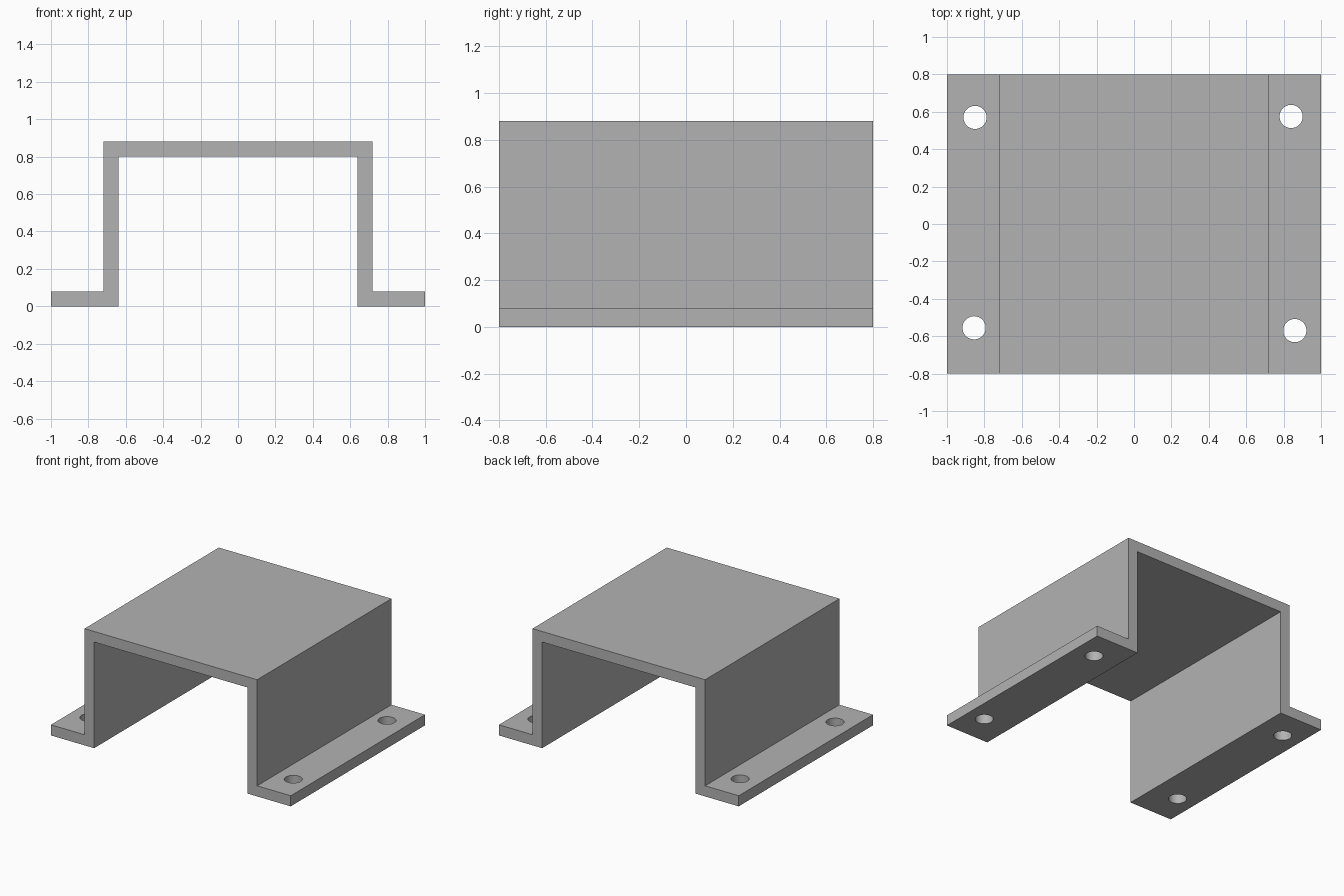
import bpy
import bmesh
import math

cube = bpy.data.objects.get("Cube")
if cube:
    bpy.data.objects.remove(cube, do_unlink=True)

HALF_DEPTH = 0.8
THICK = 0.08
HOLE_RADIUS = 0.062

# Plain grey metal
metal = bpy.data.materials.new("grey metal")
metal.use_nodes = True
colour = (0.45, 0.45, 0.45, 1)
metal.diffuse_color = colour
metal.node_tree.nodes["Principled BSDF"].inputs["Base Color"].default_value = colour

# Hat-shaped cross-section: one half, mirrored, then extruded front to back
half = [(0.64, 0.8), (0.64, 0), (1, 0), (1, THICK), (0.72, THICK), (0.72, 0.88)]
profile = half + [(-x, z) for x, z in reversed(half)]
bm = bmesh.new()
face = bm.faces.new([bm.verts.new((x, -HALF_DEPTH, z)) for x, z in profile])
extruded = bmesh.ops.extrude_face_region(bm, geom=[face])["geom"]
bmesh.ops.translate(bm, vec=(0, 2 * HALF_DEPTH, 0),
                    verts=[v for v in extruded if isinstance(v, bmesh.types.BMVert)])
bmesh.ops.recalc_face_normals(bm, faces=bm.faces)
mesh = bpy.data.meshes.new("bracket")
bm.to_mesh(mesh)
bm.free()
mesh.materials.append(metal)
bracket = bpy.data.objects.new("bracket", mesh)
bpy.context.collection.objects.link(bracket)

# Screw holes through the flanges
holes = [(-0.85, 0.57), (0.84, 0.575), (-0.855, -0.555), (0.86, -0.57)]
for x, y in holes:
    bpy.ops.mesh.primitive_cylinder_add(vertices=48, radius=HOLE_RADIUS, depth=0.3,
                                        location=(x, y, THICK / 2))
    cutter = bpy.context.object
    cutter.name = "hole_cutter"
    cutter.hide_render = True
    cutter.data.materials.append(metal)
    cut = bracket.modifiers.new("screw_hole", "BOOLEAN")
    cut.operation = "DIFFERENCE"
    cut.solver = "EXACT"
    cut.object = cutter
    bpy.context.view_layer.objects.active = bracket
    bpy.ops.object.modifier_apply(modifier=cut.name)
    bpy.data.objects.remove(cutter, do_unlink=True)

# Smooth hole walls, sharp sheet edges
bpy.ops.object.select_all(action="DESELECT")
bracket.select_set(True)
bpy.context.view_layer.objects.active = bracket
bpy.ops.object.shade_smooth_by_angle(angle=math.radians(30))
